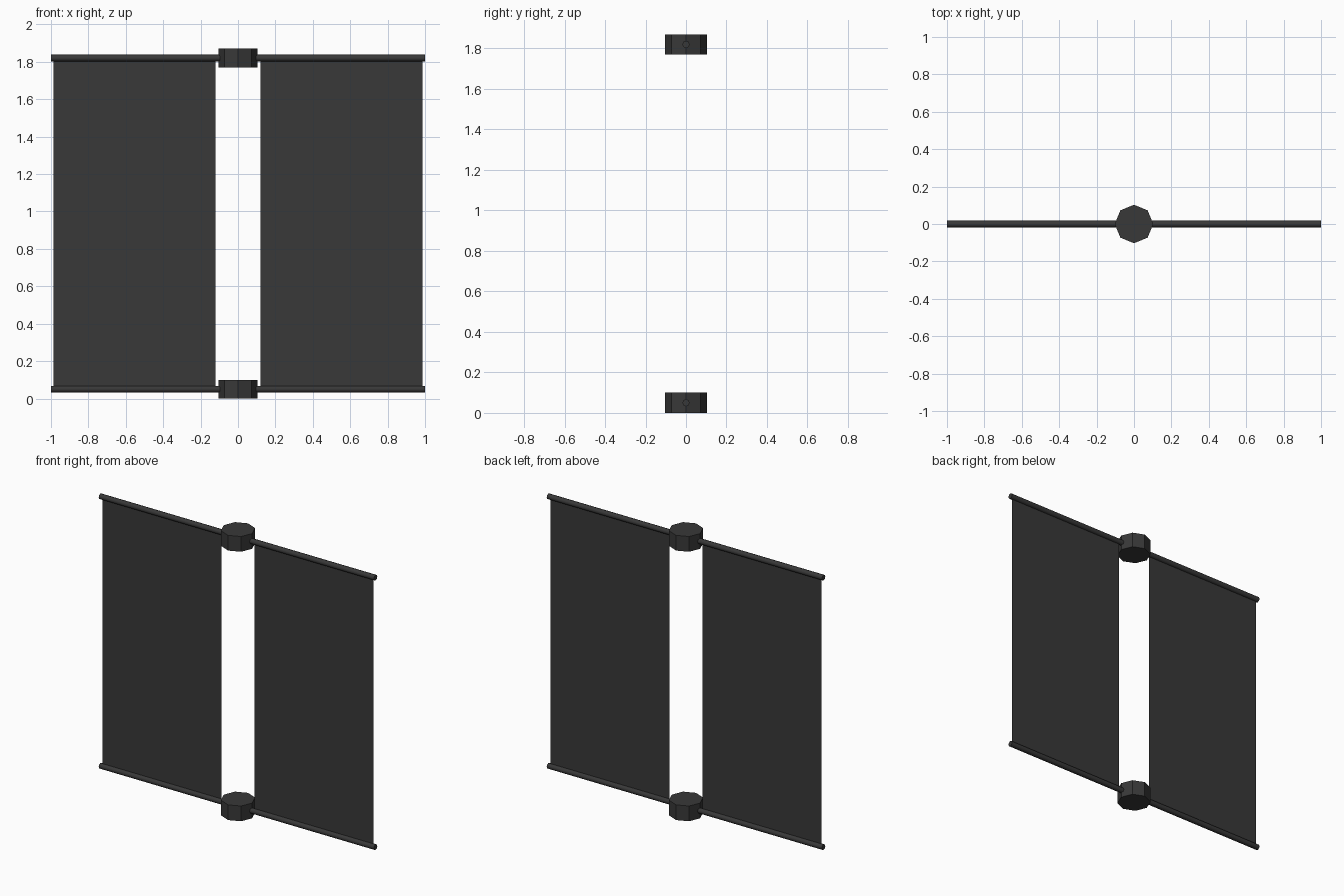
import bpy, math

if "Cube" in bpy.data.objects:
    bpy.data.objects.remove(bpy.data.objects["Cube"])

dark = bpy.data.materials.new("dark_grey")
dark.diffuse_color = (0.04, 0.04, 0.04, 1)
dark.use_nodes = True
dark.node_tree.nodes["Principled BSDF"].inputs["Base Color"].default_value = dark.diffuse_color

HUB_R, HUB_H = 0.103, 0.10
ROD_R = 0.018
LOW_Z, HIGH_Z = 0.05, 1.82


def finish(obj, name):
    obj.name = name
    obj.data.materials.append(dark)


def cylinder(name, sides, radius, depth, z, rotation=(0, 0, 0)):
    bpy.ops.mesh.primitive_cylinder_add(vertices=sides, radius=radius, depth=depth,
                                        location=(0, 0, z), rotation=rotation)
    finish(bpy.context.object, name)


# Octagonal hub with a cross rod, at the bottom and the top
for label, z in (("lower", LOW_Z), ("upper", HIGH_Z)):
    cylinder(label + "_hub", 8, HUB_R, HUB_H, z)
    cylinder(label + "_rod", 8, ROD_R, 2.0, z, (0, math.pi / 2, 0))
    bpy.ops.object.shade_smooth_by_angle(angle=math.radians(50))

# Thin cloth panels stretched between the rods
for label, s in (("left", -1), ("right", 1)):
    x0, x1 = sorted((s * 0.12, s * 0.986))
    mesh = bpy.data.meshes.new(label + "_panel")
    mesh.from_pydata([(x0, 0, LOW_Z), (x1, 0, LOW_Z), (x1, 0, HIGH_Z), (x0, 0, HIGH_Z)],
                     [], [(0, 1, 2, 3)])
    panel = bpy.data.objects.new(label + "_panel", mesh)
    bpy.context.collection.objects.link(panel)
    finish(panel, label + "_panel")
